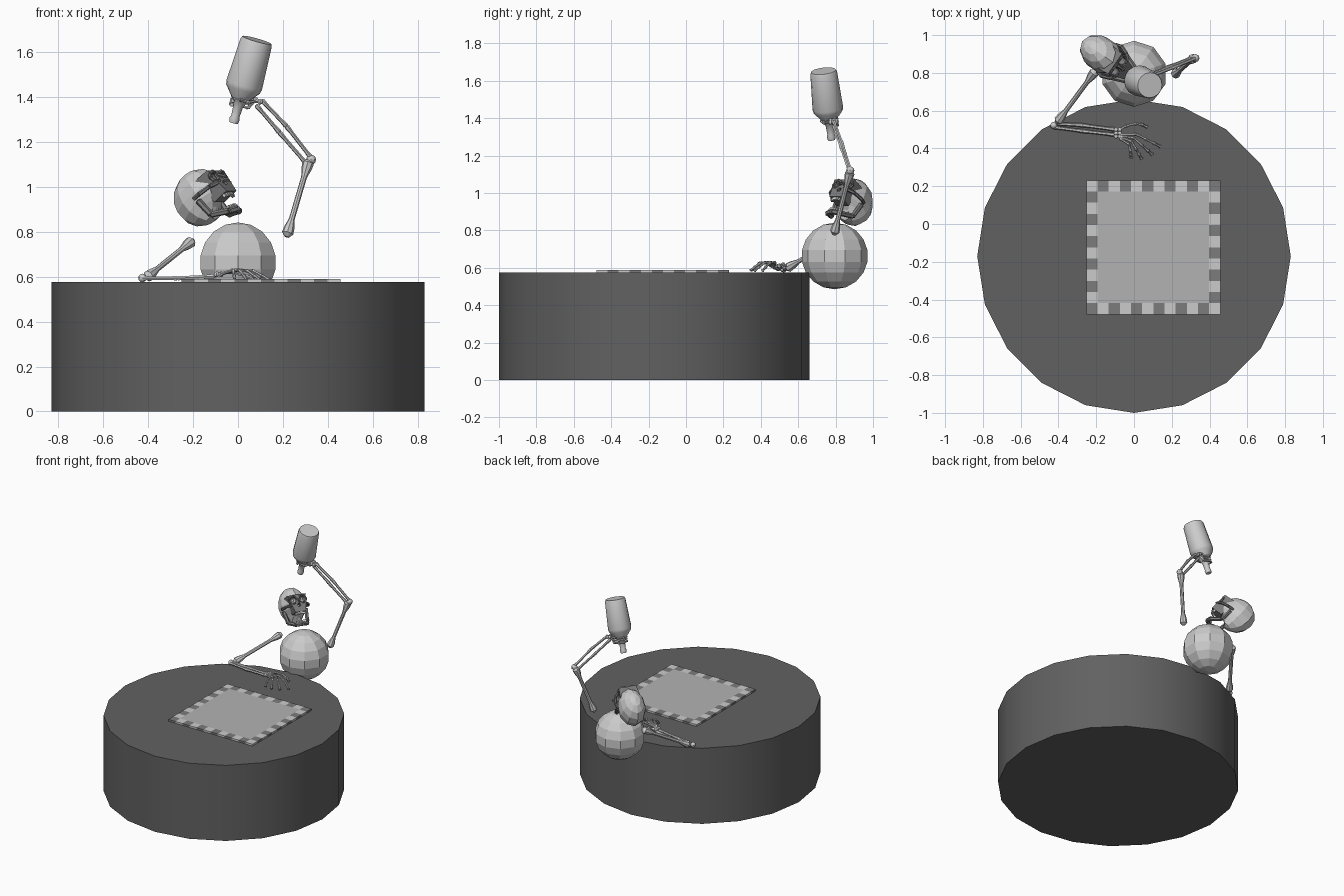
import bpy, bmesh, math
from mathutils import Vector as V, Matrix, Quaternion

if "Cube" in bpy.data.objects:
    bpy.data.objects.remove(bpy.data.objects["Cube"])


def material(name, g):
    m = bpy.data.materials.new(name)
    m.diffuse_color = (g, g, g, 1)
    m.use_nodes = True
    m.node_tree.nodes["Principled BSDF"].inputs["Base Color"].default_value = m.diffuse_color
    return m


dark, mid, light = material("dark", .12), material("mid", .2), material("light", .6)


def finish(bm, name, mats=(), smooth=None, matrix=None):
    bmesh.ops.recalc_face_normals(bm, faces=bm.faces)
    me = bpy.data.meshes.new(name)
    bm.to_mesh(me)
    bm.free()
    for m in mats:
        me.materials.append(m)
    ob = bpy.data.objects.new(name, me)
    bpy.context.collection.objects.link(ob)
    if matrix:
        ob.matrix_world = matrix
    if smooth:
        bpy.ops.object.select_all(action='DESELECT')
        bpy.context.view_layer.objects.active = ob
        ob.select_set(True)
        bpy.ops.object.shade_smooth_by_angle(angle=math.radians(smooth))
    return ob


def lathe(bm, p, q, profile, n=8):
    """Turned solid along p-q; profile holds (fraction of length, radius)."""
    p, q = V(p), V(q)
    rot = (q - p).to_track_quat('Z', 'Y')
    rings = []
    for t, r in profile:
        c = p.lerp(q, t)
        rings.append([bm.verts.new(c + rot @ V((r * math.cos(2 * math.pi * k / n),
                      r * math.sin(2 * math.pi * k / n), 0))) for k in range(n)])
    for a, b in zip(rings, rings[1:]):
        for k in range(n):
            bm.faces.new((a[k], a[(k + 1) % n], b[(k + 1) % n], b[k]))
    bm.faces.new(rings[0][::-1])
    bm.faces.new(rings[-1])


def bone(bm, p, q, r, knob=1.8, n=8):
    lathe(bm, p, q, [(-.02, r * .8), (.03, r * knob), (.1, r * knob * .9), (.22, r),
                     (.78, r), (.9, r * knob * .9), (.97, r * knob), (1.02, r * .8)], n)


def chain(bm, pts, r, knob=1.5, n=6):
    for a, b in zip(pts, pts[1:]):
        bone(bm, a, b, r, knob, n)


def box(bm, lo, hi, mat=0):
    lo, hi = V(lo), V(hi)
    s = hi - lo
    vs = bmesh.ops.create_cube(bm, size=1, matrix=Matrix.Translation((lo + hi) / 2)
                               @ Matrix.Diagonal((*s, 1)))['verts']
    for f in {f for v in vs for f in v.link_faces}:
        f.material_index = mat
    return vs


def ball(bm, c, r, u=8, v=6):
    r = (r, r, r) if isinstance(r, float) else r
    return bmesh.ops.create_uvsphere(bm, u_segments=u, v_segments=v, radius=1,
                                     matrix=Matrix.Translation(c) @ Matrix.Diagonal((*r, 1)))['verts']


# round table
bm = bmesh.new()
lathe(bm, (0, -.17, 0), (0, -.17, .575), [(0, .83), (1, .83)], 20)
finish(bm, "table", [dark], 30)

# board with a chequered border
bm = bmesh.new()
x0, y0, c = -.252, -.478, .709 / 12
for i in range(12):
    for j in range(12):
        if i in (0, 11) or j in (0, 11):
            box(bm, (x0 + i * c, y0 + j * c, .575), (x0 + (i + 1) * c, y0 + (j + 1) * c, .589), (i + j) % 2)
box(bm, (x0 + c, y0 + c, .575), (x0 + 11 * c, y0 + 11 * c, .589), 2)
finish(bm, "game_board", [mid, light, material("centre", .45)])

# body
bm = bmesh.new()
ball(bm, (0, .795, .663), .178, 10, 9)
finish(bm, "torso")

# resting arm
bm = bmesh.new()
bone(bm, (-.205, .81, .758), (-.405, .54, .597), .013, 2)
for o in (-.014, .014):
    chain(bm, [(-.425, .522 + o * .7, .593), (-.27, .507 + o * 1.1, .593), (-.105, .487 + o, .602)], .009, 1.3)
ball(bm, (-.425, .522, .594), .019)
finish(bm, "resting_arm", (), 40)

# resting hand: wrist bones and five fingers
bm = bmesh.new()
for k in range(6):
    ball(bm, (-.095 + .02 * (k // 3), .463 + .018 * (k % 3), .61), .013, 6, 5)
for kx, ky, tx, ty in ((.012, .475, .14, .41), (0, .455, .097, .367), (-.012, .437, .04, .345), (-.025, .42, -.015, .352)):
    k, t = V((kx, ky, .628)), V((tx, ty, .585))
    chain(bm, [(-.075, ky * .4 + .285, .612), k, k.lerp(t, .42) + V((0, 0, .016)), k.lerp(t, .75) + V((0, 0, .008)), t], .0062)
chain(bm, [(-.085, .495, .612), (-.04, .52, .62), (.01, .532, .612), (.045, .525, .6), (.07, .513, .588)], .0065)
finish(bm, "resting_hand", (), 40)

# raised arm
bm = bmesh.new()
elbow = V((.315, .878, 1.115))
bone(bm, (.218, .793, .783), elbow, .013, 2)
for s in (-1, 1):
    o = V((.012, 0, .011)) * s
    chain(bm, [elbow + o, V((.20, .832, 1.255)) + o * 1.3, V((.095, .79, 1.372)) + o], .009, 1.3)
ball(bm, elbow + V((.01, 0, .005)), .022)
finish(bm, "raised_arm", (), 40)

# upturned bottle
tip, end = V((-.02, .778, 1.284)), V((.084, .735, 1.652))
bm = bmesh.new()
lathe(bm, tip, end, [(0, .02), (.05, .023), (.08, .019), (.2, .022), (.27, .034), (.41, .078),
                     (.46, .082), (.97, .072), (1, .067)], 16)
finish(bm, "bottle", (), 35)

# gripping hand: fingers wrapped round the bottle neck
bm = bmesh.new()
ax = (end - tip).normalized()
grip = tip + ax * .1
e1 = (V((1, 0, 0)) - ax * ax.x).normalized()
e2 = ax.cross(e1)


def around(deg, r, h):
    a = math.radians(deg)
    return grip + ax * h + (e1 * math.cos(a) + e2 * math.sin(a)) * r


for k in range(6):
    ball(bm, V((.098 - .018 * (k // 3), .772 + .016 * (k % 3), 1.378 + .008 * (k // 3))), .013, 6, 5)
for k in range(4):
    h = -.022 + .018 * k
    chain(bm, [V((.08, .79, 1.385)), around(35, .055, h), around(95, .042, h),
               around(150, .04, h), around(215, .036, h)], .0062)
chain(bm, [V((.085, .77, 1.38)), around(-40, .05, .01), around(-85, .042, .012), around(-140, .036, .008)], .0065)
finish(bm, "gripping_hand", (), 40)

# skull frame: face looks along local -y, tilted up and turned
f = V((.65, -.45, .62)).normalized()
side = V((.57, .82, 0)).normalized()
up = side.cross(-f)
M = Matrix((side, -f, up)).transposed().to_4x4()
M.translation = (-.158, .888, .948)

# cranium
bm = bmesh.new()
for v in ball(bm, (0, .008, .01), (.094, .132, .126), 10, 8):
    if v.co.y < -.02 and v.co.z < -.02:
        v.co.z *= .7
        v.co.y *= .9
skull = finish(bm, "cranium", (), None, M)

# upper face, narrowing to the teeth
bm = bmesh.new()
for v in box(bm, (-.072, -.132, -.07), (.072, -.05, .055)):
    if v.co.z < 0:
        v.co.x *= .55
        v.co.y -= .012
    elif v.co.y < -.1:
        v.co.x *= .9
face = finish(bm, "upper_face", [mid], None, M)

# eye and nose hollows
bm = bmesh.new()
for s in (-1, 1):
    ball(bm, (.034 * s, -.135, .02), (.025, .05, .025), 10, 8)
lathe(bm, (0, -.16, -.02), (0, -.1, -.02), [(0, .015), (1, .012)], 5)
cut = finish(bm, "hollow_cutter", (), None, M)
cut.hide_render = True
cut.hide_set(True)
for ob in (skull, face):
    mod = ob.modifiers.new("hollows", 'BOOLEAN')
    mod.operation = 'DIFFERENCE'
    mod.solver = 'EXACT'
    mod.object = cut

# brow rims, cheek arches, nose bridge and jaw
bm = bmesh.new()
for s in (-1, 1):
    ring = [(.034 * s + .029 * math.cos(a), -.136 + .012 * abs(math.cos(a)), .02 + .028 * math.sin(a))
            for a in [2 * math.pi * k / 8 for k in range(9)]]
    chain(bm, ring, .0075, 1.1)
    chain(bm, [(.045 * s, -.135, -.015), (.078 * s, -.105, -.015), (.095 * s, -.05, -.015), (.086 * s, -.01, -.01)], .009, 1.1)
    chain(bm, [(.082 * s, -.02, -.03), (.07 * s, -.03, -.115), (.04 * s, -.1, -.15), (0, -.118, -.152)], .014, 1.1)
lathe(bm, (0, -.132, .03), (0, -.162, -.005), [(0, .008), (1, .006)], 6)
finish(bm, "cheeks_and_jaw", [mid], None, M)

# teeth
bm = bmesh.new()
for z0, z1, y in ((-.085, -.066, -.138), (-.145, -.125, -.122)):
    for k in range(-3, 4):
        x = k * .0105
        yy = y + 12 * x * x
        box(bm, (x - .0047, yy, z0), (x + .0047, yy + .014, z1))
finish(bm, "teeth", (), None, M)
